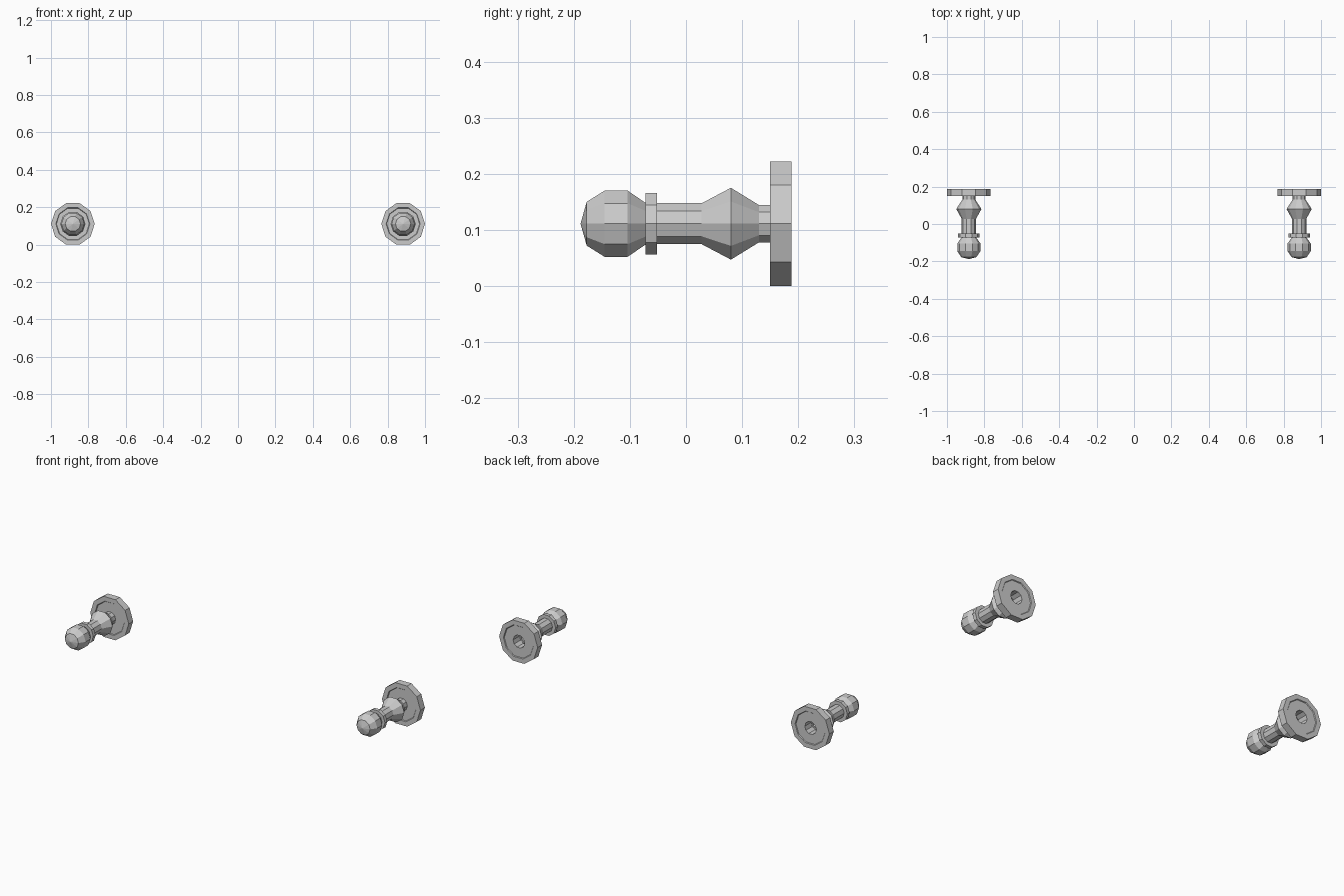
import bpy
import bmesh
from math import cos, sin, tau

if "Cube" in bpy.data.objects:
    bpy.data.objects.remove(bpy.data.objects["Cube"])

SIDES = 10
CX, CZ = 0.883, 0.111


def lathe(name, profile, cx, closed=False):
    """Revolve (radius, y) points about a line parallel to y."""
    bm = bmesh.new()
    rings = []
    for r, y in profile:
        if r == 0:
            rings.append([bm.verts.new((0, y, 0))] * SIDES)
        else:
            rings.append([bm.verts.new((r * cos(tau * i / SIDES), y, r * sin(tau * i / SIDES)))
                          for i in range(SIDES)])
    pairs = list(zip(rings, rings[1:]))
    if closed:
        pairs.append((rings[-1], rings[0]))
    for a, b in pairs:
        for i in range(SIDES):
            j = (i + 1) % SIDES
            corners = list(dict.fromkeys((a[i], a[j], b[j], b[i])))
            bm.faces.new(corners)
    bmesh.ops.recalc_face_normals(bm, faces=bm.faces[:])
    mesh = bpy.data.meshes.new(name)
    bm.to_mesh(mesh)
    bm.free()
    obj = bpy.data.objects.new(name, mesh)
    obj.location = (cx, 0, CZ)
    bpy.context.collection.objects.link(obj)
    return obj


# Rounded end knob, from the tip back to the collar
knob = [(0, -0.188), (0.041, -0.177), (0.062, -0.145), (0.062, -0.104), (0.039, -0.072)]
# Thin collar ring behind the knob
collar = [(0.038, -0.072), (0.0573, -0.072), (0.0573, -0.052), (0.038, -0.052)]
# Straight shaft swelling to a bulge, then a narrow neck
stem = [(0.0384, -0.072), (0.0384, 0.028), (0.0673, 0.08), (0.035, 0.13), (0.035, 0.154)]
# Wall flange with a shallow dish on both faces and a centre hole
flange = [(0.035, 0.154), (0.088, 0.154), (0.091, 0.150), (0.1167, 0.150),
          (0.1167, 0.188), (0.091, 0.188), (0.088, 0.184), (0.035, 0.184)]

for side, cx in (("left", -CX), ("right", CX)):
    lathe(f"knob_{side}", knob, cx)
    lathe(f"collar_{side}", collar, cx, closed=True)
    lathe(f"stem_{side}", stem, cx)
    lathe(f"flange_{side}", flange, cx, closed=True)
